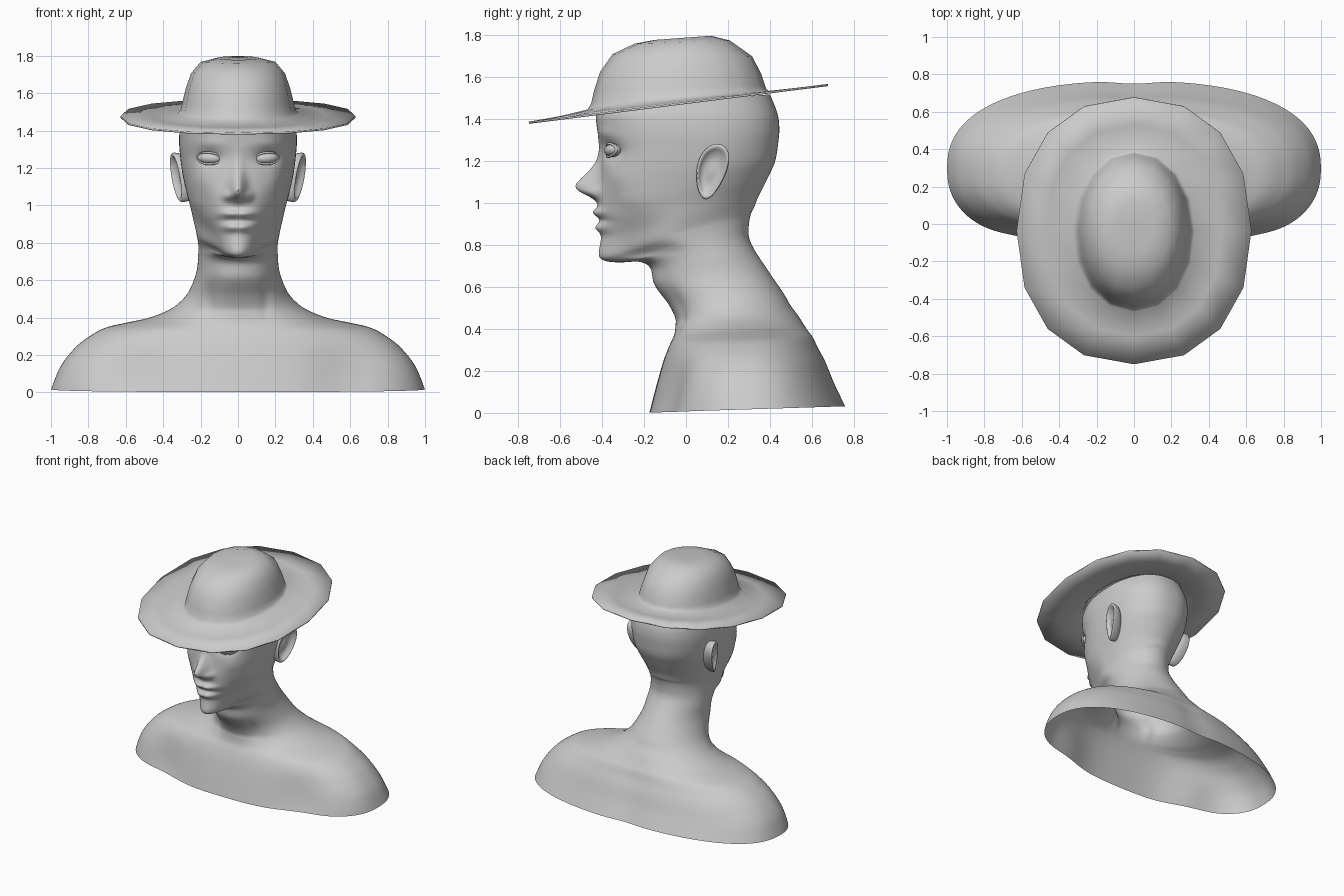
import bpy, math
from math import sin, cos, pi, exp
from mathutils import Matrix, Vector

if "Cube" in bpy.data.objects:
    bpy.data.objects.remove(bpy.data.objects["Cube"])


def grid(name, rows, wrap_rows=False, matrix=None, angle=75, cap=None):
    """Mesh from rows of points, each row a closed loop; cap = closing point after the last row."""
    m = len(rows[0])
    verts = [Vector(p) for r in rows for p in r]
    n = len(rows)
    faces = []
    for i in range(n if wrap_rows else n - 1):
        a, b = i * m, ((i + 1) % n) * m
        faces += [(a + j, a + (j + 1) % m, b + (j + 1) % m, b + j) for j in range(m)]
    if cap:
        verts.append(Vector(cap))
        faces += [((n - 1) * m + j, (n - 1) * m + (j + 1) % m, n * m) for j in range(m)]
    if matrix:
        verts = [matrix @ v for v in verts]
        if matrix.determinant() < 0:
            faces = [f[::-1] for f in faces]
    me = bpy.data.meshes.new(name)
    me.from_pydata(verts, [], faces)
    ob = bpy.data.objects.new(name, me)
    bpy.context.collection.objects.link(ob)
    bpy.ops.object.select_all(action='DESELECT')
    ob.select_set(True)
    bpy.context.view_layer.objects.active = ob
    bpy.ops.object.shade_smooth_by_angle(angle=math.radians(angle))
    return ob


def ring(row, count):
    """Tilted superellipse through a front point, a back point and a half width."""
    zf, yf, zb, yb, w, n = row
    pts = []
    for k in range(count):
        t = 2 * pi * k / count
        s, c = sin(t), -cos(t)
        s = math.copysign(abs(s) ** (2 / n), s)
        c = math.copysign(abs(c) ** (2 / n), c)
        f = (c + 1) / 2
        pts.append((w * s, yf + (yb - yf) * f, zf + (zb - zf) * f))
    return pts


def smooth_rows(rows, steps):
    """Catmull-Rom interpolation of a table of rows."""
    out = []
    for i in range(len(rows) - 1):
        p = [rows[min(max(i + d, 0), len(rows) - 1)] for d in (-1, 0, 1, 2)]
        for k in range(steps):
            t = k / steps
            out.append([b + .5 * t * (c - a + t * (2*a - 5*b + 4*c - d + t * (3*(b - c) + d - a)))
                        for a, b, c, d in zip(*p)])
    return out + [rows[-1]]


def lerp(table, z):
    for (z0, a), (z1, b) in zip(table, table[1:]):
        if z0 <= z <= z1:
            return a + (b - a) * (z - z0) / (z1 - z0)
    return 0


def clamp(v):
    return min(1, max(0, v))


def ease(v):
    v = clamp(v)
    return v * v * (3 - 2 * v)


# Bust: front z, front y, back z, back y, half width, roundness
BODY = [
    (0, -.175, .03, .765, 1.0, 2.4), (.135, -.14, .14, .712, .95, 2.4),
    (.24, -.11, .24, .672, .87, 2.35), (.295, -.09, .31, .636, .79, 2.3),
    (.33, -.075, .36, .612, .71, 2.2), (.355, -.063, .387, .593, .6, 2.1),
    (.378, -.055, .415, .572, .48, 2.05),
    (.415, -.05, .46, .54, .375, 2), (.455, -.052, .51, .50, .31, 2),
    (.52, -.085, .57, .465, .26, 2), (.61, -.15, .68, .39, .222, 2),
    (.69, -.17, .78, .325, .213, 2), (.72, -.22, .84, .30, .212, 2),
    (.718, -.30, .90, .30, .215, 2), (.722, -.375, .95, .31, .22, 2),
    (.75, -.415, .98, .325, .225, 2), (.84, -.405, 1.02, .34, .24, 2),
    (.93, -.415, 1.06, .36, .255, 2.05), (1.02, -.42, 1.12, .39, .275, 2.15),
    (1.14, -.41, 1.20, .425, .297, 2.25), (1.25, -.405, 1.29, .44, .31, 2.3),
    (1.33, -.42, 1.36, .445, .315, 2.3), (1.41, -.43, 1.43, .435, .31, 2.3),
    (1.45, -.42, 1.52, .40, .295, 2.2)]

NOSE = [(.99, 0), (1.01, .01), (1.03, .04), (1.055, .095), (1.07, .115), (1.09, .118), (1.12, .092),
        (1.16, .052), (1.2, .024), (1.25, .012), (1.33, 0)]

# Face and body relief: x, z, amount forward, x spread, z spread
RELIEF = [
    (.055, 1.05, .035, .026, .024),   # nostril wings
    (.155, 1.25, -.032, .062, .040),  # eye sockets
    (.15, 1.335, .006, .07, .025),    # brows
    (.20, 1.13, .010, .05, .05),      # cheekbones
    (.17, 1.00, -.012, .05, .06),     # cheek hollows
    (.035, .955, .032, .058, .020),   # upper lip
    (.03, .882, .028, .055, .021),    # lower lip
    (.04, .918, -.006, .070, .009),   # mouth line
    (.15, .50, -.010, .03, .10),      # neck hollows
    (.58, .08, -.045, .20, .22)]      # chest side


def relief(x, z):
    d = lerp(NOSE, z) * exp(-(x / (.04 if z < 1.1 else .04 - .08 * min(.12, z - 1.1))) ** 2)
    for cx, cz, amp, sx, sz in RELIEF:
        d += amp * exp(-((abs(x) - cx) / sx) ** 2 - ((z - cz) / sz) ** 2)
    return d


rows = []
for row in smooth_rows(BODY, 12):
    mid = (row[1] + row[3]) / 2
    half = (row[3] - row[1]) / 2
    chin = ease((-row[1] - .16) / .22)
    new = []
    for x, y, z in ring(row, 192):
        front = (mid - y) / half
        if front > 0:
            # jaw narrows towards the chin
            x *= 1 - .42 * chin * ease(front * 1.3) * ease((1.02 - z) / .27)
            y -= ease(front * 2) * relief(x, z)
        else:
            # shallow valley along the spine
            y -= .016 * clamp(-front * 2) * exp(-(x / .12) ** 2) * clamp((.5 - z) / .2)
        new.append((x, y, z))
    rows.append(new)
bust = grid("bust", rows)
soft = bust.modifiers.new("soften", 'SMOOTH')
soft.iterations = 4

# Eyes with lids, mirrored
for side, tag in ((1, "right"), (-1, "left")):
    mat = (Matrix.Scale(side, 4, (1, 0, 0)) @ Matrix.Translation((.153, -.347, 1.252))
           @ Matrix.Rotation(math.radians(17), 4, 'Z') @ Matrix.Rotation(math.radians(-4), 4, 'Y'))
    ball = [[(.066 * sin(p) * cos(a), -.040 * cos(p), .032 * sin(p) * sin(a))
             for a in [2 * pi * k / 32 for k in range(32)]]
            for p in [.001 + (pi - .002) * i / 16 for i in range(17)]]
    grid("eye_" + tag, ball, matrix=mat)
    lid = [[((.066 + .006 * cos(b)) * cos(a), -.004 - .018 * sin(a) ** 2 + .008 * sin(b),
             (.031 + .006 * cos(b)) * sin(a))
            for b in [2 * pi * k / 10 for k in range(10)]]
           for a in [2 * pi * i / 40 for i in range(40)]]
    grid("eyelids_" + tag, lid, wrap_rows=True, matrix=mat)

# Ears: dished shell with a raised rim, mirrored
EAR = [(.7, -.06), (.93, -.035), (1, .006), (.95, .02), (.85, .018), (.7, .004), (.45, -.006), (.1, -.002)]
for side, tag in ((1, "right"), (-1, "left")):
    shell = []
    for r, h in smooth_rows(EAR, 3):
        loop = []
        for k in range(40):
            a = 2 * pi * k / 40
            u, v = r * cos(a), r * sin(a)
            loop.append((.312 + .022 * v + .024 * u + h,
                         .122 + .072 * u * (1 + .25 * v) + .028 * v, 1.15 + .132 * v))
        shell.append(loop)
    grid("ear_" + tag, shell, matrix=Matrix.Scale(side, 4, (1, 0, 0)), cap=(.310, .122, 1.15))

# Hat: brim edge up over the crown, 16 sides
HAT = [
    (1.388, -.75, 1.568, .677, .628, 2.25), (1.415, -.60, 1.55, .53, .47, 2.2),
    (1.446, -.47, 1.535, .395, .325, 2.1), (1.475, -.452, 1.545, .382, .307, 2.1),
    (1.53, -.44, 1.567, .375, .298, 2.1),
    (1.625, -.41, 1.62, .357, .28, 2.1), (1.71, -.35, 1.70, .315, .252, 2.1),
    (1.76, -.245, 1.775, .21, .20, 2.1), (1.778, -.15, 1.798, .12, .11, 2)]
hat = grid("hat", [ring(r, 16) for r in HAT], cap=(0, 0, 1.778))
sol = hat.modifiers.new("thickness", 'SOLIDIFY')
sol.thickness = .01
